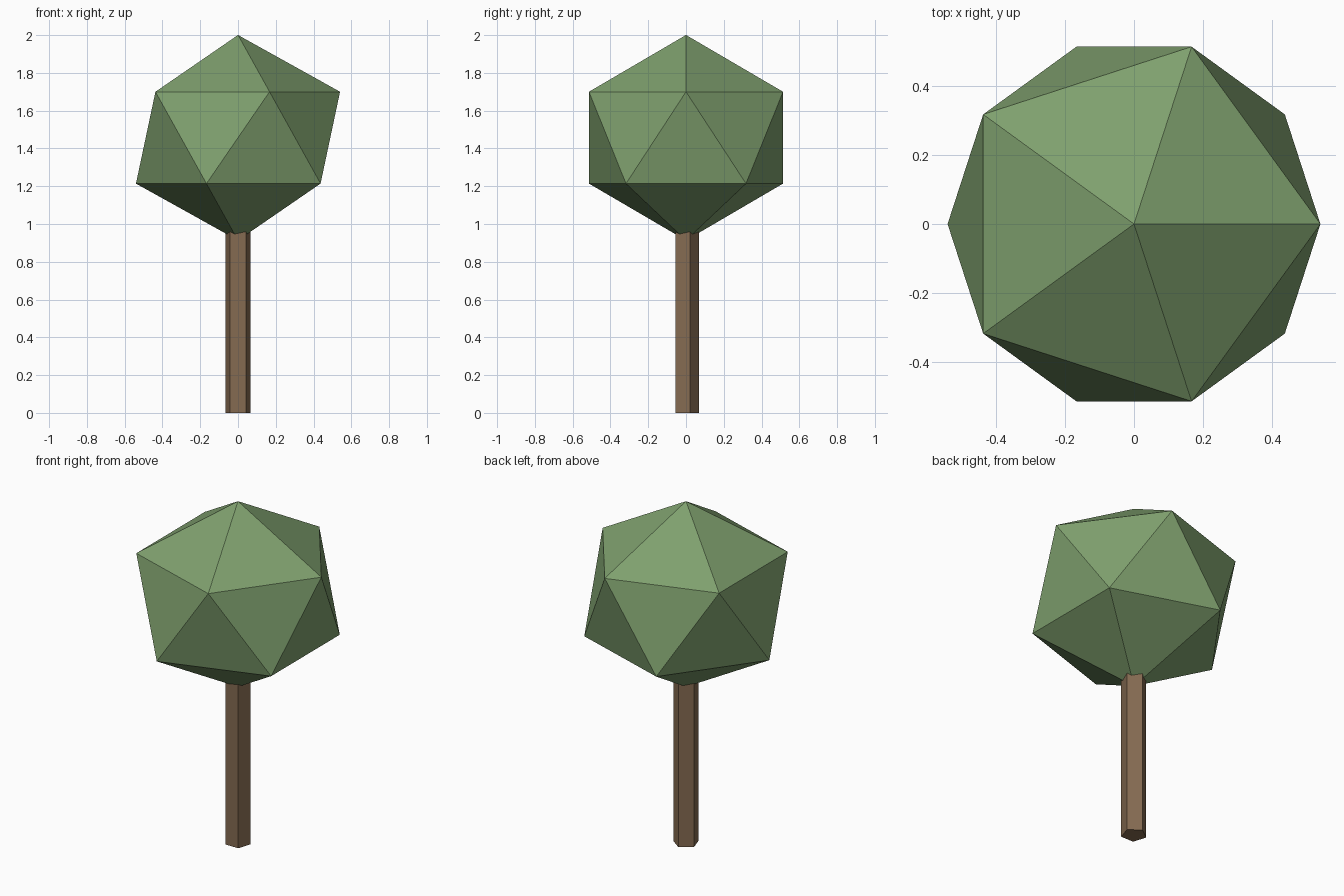
import bpy, bmesh
from mathutils import Matrix

if "Cube" in bpy.data.objects:
    bpy.data.objects.remove(bpy.data.objects["Cube"])


def material(name, srgb):
    mat = bpy.data.materials.new(name)
    linear = [((c / 255 + 0.055) / 1.055) ** 2.4 for c in srgb]
    mat.diffuse_color = (*linear, 1)
    mat.use_nodes = True
    mat.node_tree.nodes["Principled BSDF"].inputs["Base Color"].default_value = mat.diffuse_color
    return mat


def add_part(name, bm, mat):
    mesh = bpy.data.meshes.new(name)
    bm.to_mesh(mesh)
    bm.free()
    mesh.materials.append(mat)
    obj = bpy.data.objects.new(name, mesh)
    bpy.context.collection.objects.link(obj)
    return obj


# Trunk: five-sided straight post, its top hidden inside the foliage
bm = bmesh.new()
bmesh.ops.create_cone(bm, cap_ends=True, segments=5, radius1=0.07, radius2=0.07,
                      depth=1.0, matrix=Matrix.Translation((0, 0, 0.5)))
add_part("trunk", bm, material("bark brown", (133, 107, 81)))

# Foliage: slightly flattened icosahedron
bm = bmesh.new()
bmesh.ops.create_icosphere(bm, subdivisions=1, radius=0.604,
                           matrix=Matrix.Translation((0, 0, 1.457))
                           @ Matrix.Diagonal((1, 1, 0.9, 1)))
add_part("foliage", bm, material("leaf green", (127, 160, 110)))
